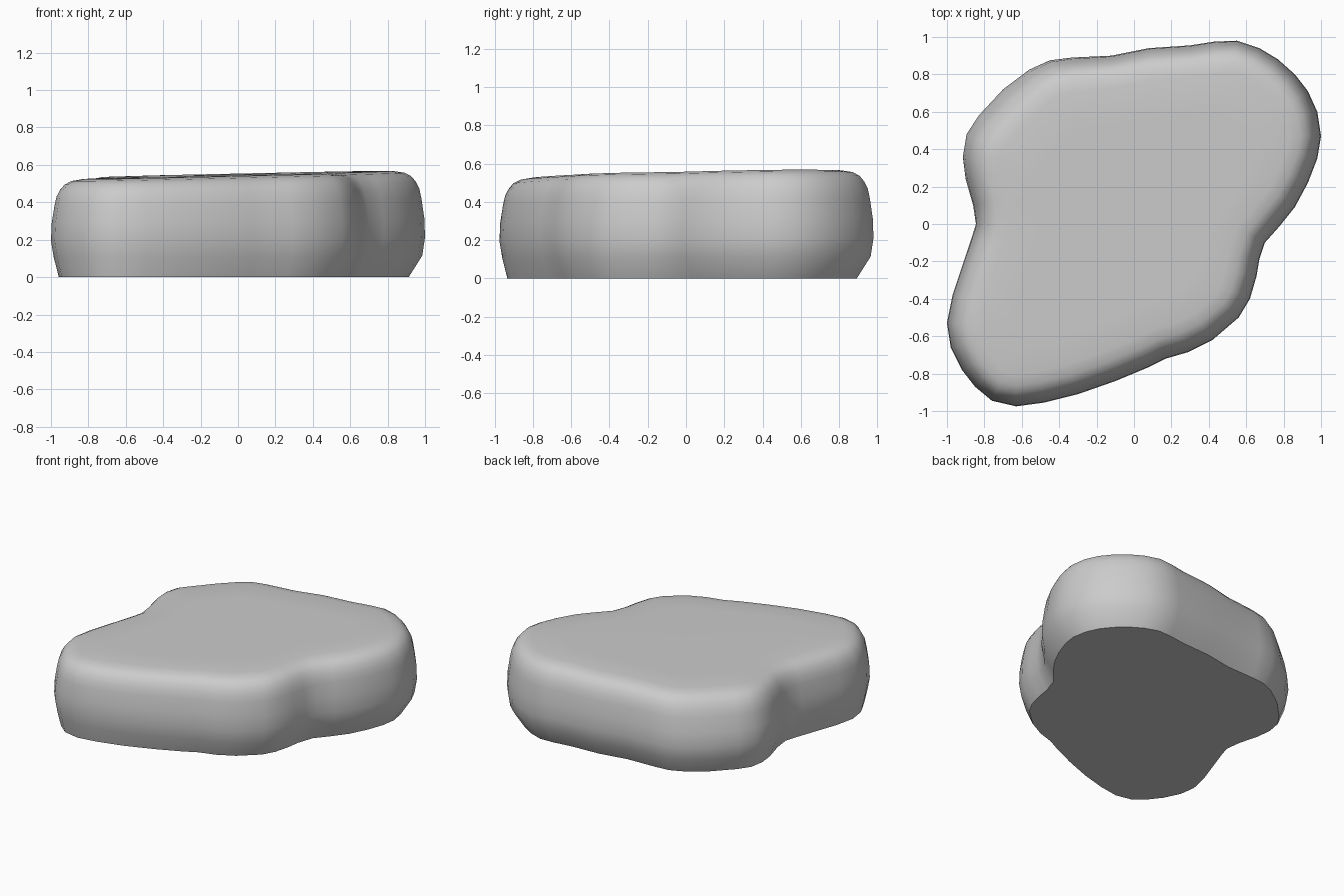
import bpy, bmesh, math
from mathutils import Vector

if "Cube" in bpy.data.objects:
    bpy.data.objects.remove(bpy.data.objects["Cube"])

# Widest outline of the stone, counterclockwise seen from above
OUTLINE = [
    (1.0, .47), (.98, .6), (.93, .71), (.86, .8), (.77, .88), (.67, .94), (.55, .98),
    (.43, .975), (.3, .955), (.08, .94), (-.12, .9), (-.33, .89), (-.45, .875),
    (-.56, .825), (-.7, .72), (-.83, .58), (-.895, .48), (-.915, .36), (-.9, .24),
    (-.86, .1), (-.845, 0), (-.87, -.08), (-.91, -.2), (-.97, -.38), (-1.0, -.53),
    (-.98, -.66), (-.92, -.78), (-.85, -.87), (-.76, -.945), (-.63, -.975),
    (-.48, -.955), (-.3, -.91), (-.1, -.84), (.08, -.765), (.17, -.72), (.29, -.685),
    (.42, -.62), (.56, -.5), (.62, -.4), (.655, -.28), (.67, -.19), (.7, -.1),
    (.78, -.01), (.86, .09), (.93, .22), (.98, .35)]
pts = [Vector(p) for p in OUTLINE]
n = len(pts)
inward = []
for i in range(n):
    t = (pts[(i + 1) % n] - pts[i - 1]).normalized()
    inward.append(Vector((-t.y, t.x)))

# Side profile: (fraction of height, inset)
PROFILE = [(0, 0), (.2, .015), (.37, 0), (.55, .004), (.73, .019), (.82, .03),
           (.89, .05), (.94, .073), (.975, .11), (.993, .17)]


def top_height(p):
    return .55 + .02 * p.x + .01 * p.y


bm = bmesh.new()
rings = []
for k, (f, inset) in enumerate(PROFILE):
    ring = []
    for p, d in zip(pts, inward):
        if k == 0:                       # tucked-in base
            inset = .065 + .015 * (p.x + p.y)
        # upper walls lean in more at the back left
        lean = .045 * max(0, f - .37) * 1.7 * math.exp(-((p - Vector((-.75, .65))).length / .4) ** 2)
        q = p + d * (inset + lean)
        ring.append(bm.verts.new((q.x, q.y, f * top_height(q))))
    rings.append(ring)

# Gently sloping top, closing towards the middle
last = [v.co.copy() for v in rings[-1]]
for s in (.75, .4):
    ring = []
    for c in last:
        q = Vector((c.x * s, c.y * s))
        ring.append(bm.verts.new((q.x, q.y, top_height(q) - .002)))
    rings.append(ring)

for a, b in zip(rings, rings[1:]):
    for i in range(n):
        j = (i + 1) % n
        bm.faces.new((a[i], a[j], b[j], b[i]))
centre = bm.verts.new((0, 0, .549))
for i in range(n):
    bm.faces.new((rings[-1][i], rings[-1][(i + 1) % n], centre))
bm.faces.new(rings[0][::-1])

mesh = bpy.data.meshes.new("flat_stone")
bm.to_mesh(mesh)
bm.free()
stone = bpy.data.objects.new("flat_stone", mesh)
bpy.context.collection.objects.link(stone)
bpy.context.view_layer.objects.active = stone
stone.select_set(True)
bpy.ops.object.shade_smooth_by_angle(angle=math.radians(45))
